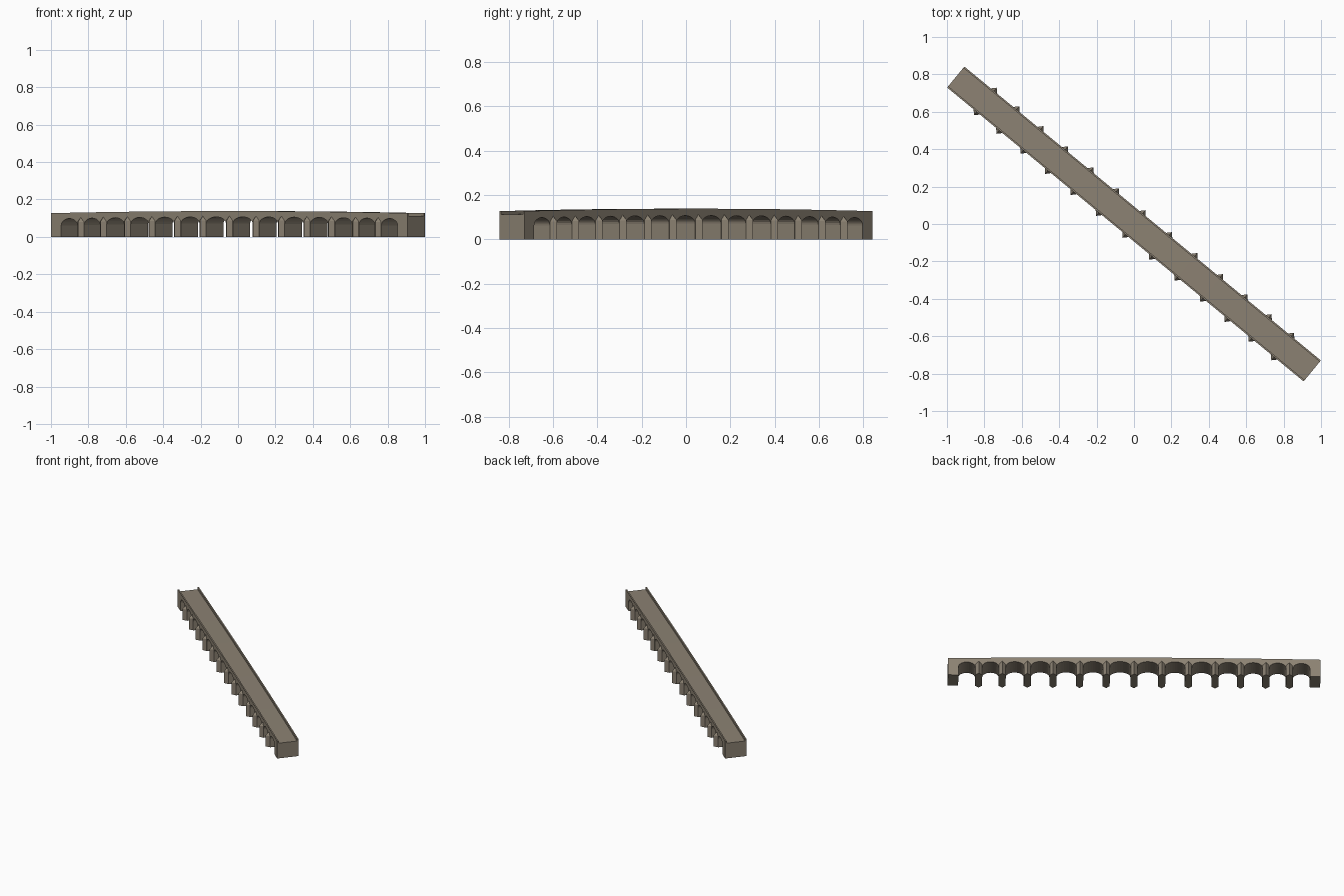
import bpy, bmesh, math

default = bpy.data.objects.get("Cube")
if default:
    bpy.data.objects.remove(default, do_unlink=True)

HEADING = math.radians(-39.5)   # the bridge runs diagonally
HALF_LEN, HALF_WIDTH = 1.235, 0.0725
PIER, ABUTMENT = 0.047, 0.07
WALL_T, WALL_H = 0.009, 0.016

stone = bpy.data.materials.new("stone")
stone.use_nodes = True
colour = (0.262, 0.223, 0.171, 1)
stone.diffuse_color = colour
bsdf = stone.node_tree.nodes["Principled BSDF"]
bsdf.inputs["Base Color"].default_value = colour
bsdf.inputs["Roughness"].default_value = 0.9


def finish(name, bm):
    bmesh.ops.recalc_face_normals(bm, faces=bm.faces)
    mesh = bpy.data.meshes.new(name)
    bm.to_mesh(mesh)
    bm.free()
    mesh.materials.append(stone)
    obj = bpy.data.objects.new(name, mesh)
    bpy.context.collection.objects.link(obj)
    obj.rotation_euler.z = HEADING
    return obj


def extrude_profile(name, profile, y0, y1):
    """Extrude a side outline of (along, height) across the bridge."""
    bm = bmesh.new()
    face = bm.faces.new([bm.verts.new((s, y0, z)) for s, z in profile])
    moved = bmesh.ops.extrude_face_region(bm, geom=[face], use_keep_orig=True)
    verts = [g for g in moved["geom"] if isinstance(g, bmesh.types.BMVert)]
    bmesh.ops.translate(bm, verts=verts, vec=(0, y1 - y0, 0))
    return finish(name, bm)


def deck_z(s):
    return 0.122 - 0.011 * (s / HALF_LEN) ** 2


# Pier centres, mirrored about the middle, with spans shrinking to the ends
half = [0.184, 0.36, 0.537, 0.707, 0.874, 1.03]
piers = [-s for s in reversed(half)] + [0] + half
edges = [-HALF_LEN + ABUTMENT]
for s in piers:
    edges += [s - PIER / 2, s + PIER / 2]
edges.append(HALF_LEN - ABUTMENT)

# Arcaded body: piers, rounded arches and gently humped deck
outline = [(-HALF_LEN, 0)]
for a, b in zip(edges[0::2], edges[1::2]):
    mid, radius = (a + b) / 2, (b - a) / 2
    crown = deck_z(mid) - 0.015
    spring = crown - 0.036
    outline.append((a, 0))
    for i in range(13):
        t = math.pi * (1 - i / 12)
        outline.append((mid + radius * math.cos(t),
                        spring + (crown - spring) * math.sin(t)))
    outline.append((b, 0))
outline.append((HALF_LEN, 0))
stations = [-HALF_LEN] + piers + [HALF_LEN]
outline += [(s, deck_z(s)) for s in reversed(stations)]
extrude_profile("arcade_body", outline, -HALF_WIDTH, HALF_WIDTH)

# Parapets along both edges of the deck
rail = [(s, deck_z(s)) for s in stations]
rail += [(s, deck_z(s) + WALL_H) for s in reversed(stations)]
for name, side in (("front_parapet", -1), ("back_parapet", 1)):
    extrude_profile(name, rail, side * HALF_WIDTH, side * (HALF_WIDTH - WALL_T))

# Pointed cutwaters with steep caps on both faces of each pier
for name, side in (("front_cutwaters", -1), ("back_cutwaters", 1)):
    bm = bmesh.new()
    for s in piers:
        wall, tip = side * (HALF_WIDTH - 0.002), side * (HALF_WIDTH + 0.023)
        plan = [(s - PIER / 2, wall), (s, tip), (s + PIER / 2, wall)]
        shoulder = deck_z(s) - 0.034
        low = [bm.verts.new((x, y, 0)) for x, y in plan]
        high = [bm.verts.new((x, y, shoulder)) for x, y in plan]
        apex = bm.verts.new((s, wall, deck_z(s) - 0.008))
        bm.faces.new(low)
        for i in range(3):
            j = (i + 1) % 3
            bm.faces.new((low[i], low[j], high[j], high[i]))
            bm.faces.new((high[i], high[j], apex))
    finish(name, bm)
